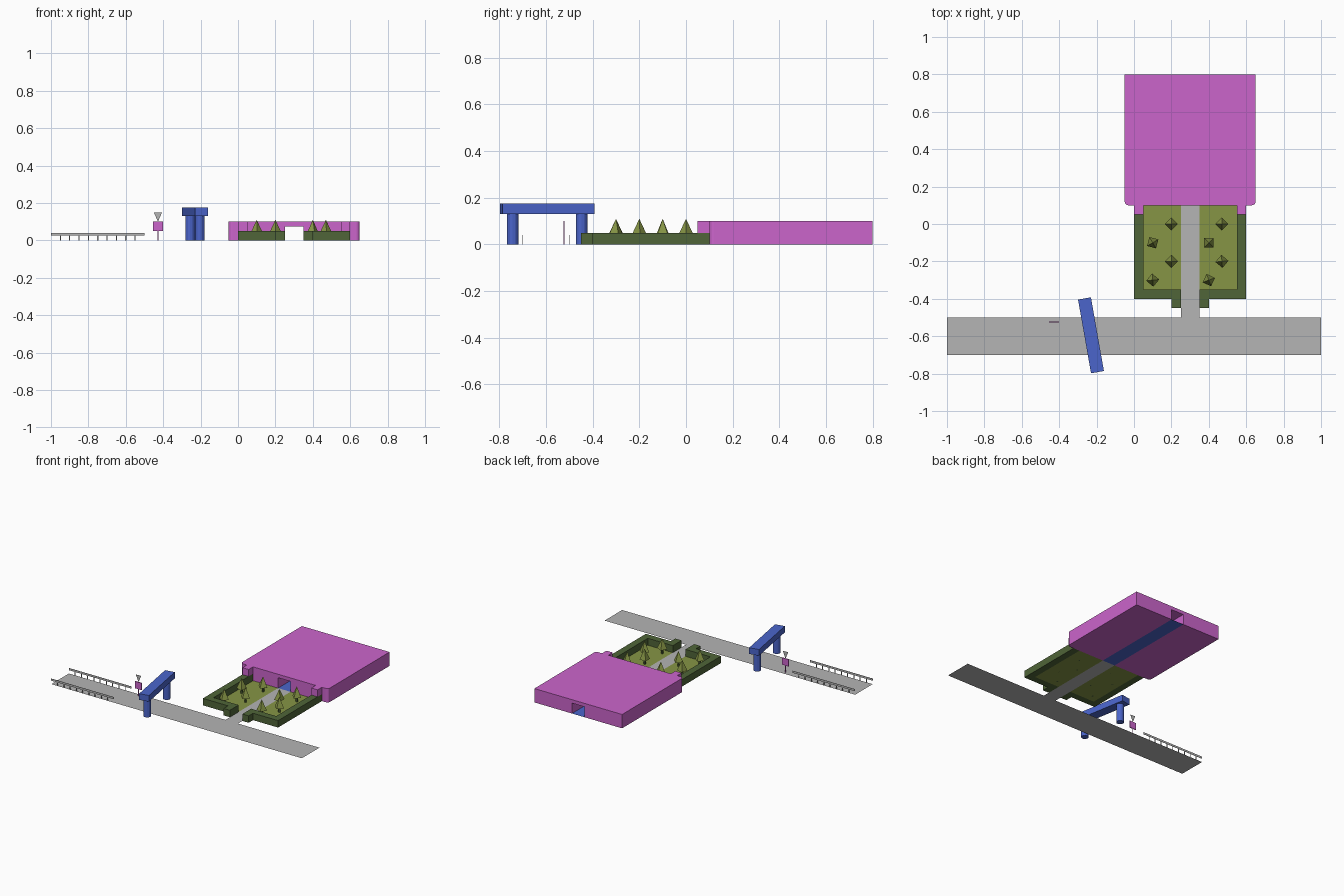
import bpy, bmesh
from math import radians, sin, cos, pi
from mathutils import Matrix, Vector

cube = bpy.data.objects.get("Cube")
if cube:
    bpy.data.objects.remove(cube, do_unlink=True)


def material(name, color):
    m = bpy.data.materials.new(name)
    m.use_nodes = True
    m.diffuse_color = (*color, 1)
    m.node_tree.nodes["Principled BSDF"].inputs["Base Color"].default_value = (*color, 1)
    return m


MAGENTA = material("magenta wall", (0.6, 0.13, 0.6))
BLUE = material("blue", (0.07, 0.13, 0.6))
GRAY = material("gray paving", (0.46, 0.46, 0.46))
LAWN = material("olive grass", (0.24, 0.3, 0.06))
HEDGE = material("dark green hedge", (0.08, 0.13, 0.04))

MID = 0.3  # centre line of garden and hall


def add_object(name, bm, mat):
    bmesh.ops.recalc_face_normals(bm, faces=bm.faces)
    mesh = bpy.data.meshes.new(name)
    bm.to_mesh(mesh)
    bm.free()
    mesh.materials.append(mat)
    ob = bpy.data.objects.new(name, mesh)
    bpy.context.collection.objects.link(ob)
    return ob


def prism(name, outline, z0, z1, mat):
    """Extrude a plan outline upward."""
    bm = bmesh.new()
    face = bm.faces.new([bm.verts.new((x, y, z0)) for x, y in outline])
    ext = bmesh.ops.extrude_face_region(bm, geom=[face], use_keep_orig=True)
    verts = [v for v in ext["geom"] if isinstance(v, bmesh.types.BMVert)]
    bmesh.ops.translate(bm, verts=verts, vec=(0, 0, z1 - z0))
    return add_object(name, bm, mat)


def sheet(name, points, mat):
    """Single flat face."""
    bm = bmesh.new()
    face = bm.faces.new([bm.verts.new(p) for p in points])
    face.normal_update()
    if face.normal.z < 0:
        face.normal_flip()
    mesh = bpy.data.meshes.new(name)
    bm.to_mesh(mesh)
    bm.free()
    mesh.materials.append(mat)
    ob = bpy.data.objects.new(name, mesh)
    bpy.context.collection.objects.link(ob)
    return ob


def rect(x0, x1, y0, y1):
    return [(x0, y0), (x1, y0), (x1, y1), (x0, y1)]


def floor(name, x0, x1, y0, y1, mat):
    sheet(name, [(x, y, 0) for x, y in rect(x0, x1, y0, y1)], mat)


def cone(name, loc, r1, r2, h, sides, mat, turn=0):
    bm = bmesh.new()
    m = Matrix.Translation(Vector(loc) + Vector((0, 0, h / 2))) @ Matrix.Rotation(turn, 4, "Z")
    bmesh.ops.create_cone(bm, cap_ends=True, segments=sides, radius1=r1,
                          radius2=r2, depth=h, matrix=m)
    return add_object(name, bm, mat)


# Paving and carpet through the hall
floor("road", -1, 1, -0.7, -0.5, GRAY)
floor("garden_path", 0.25, 0.35, -0.5, 0.1, GRAY)
floor("hall_carpet", 0.25, 0.35, 0.1, 0.8, BLUE)

# Garden, hedge and hall halves, mirrored about the path
corner = 0.02
front_corner = [(-0.05 + corner - corner * sin(a), 0.1 + corner - corner * cos(a))
                for a in [i * pi / 8 for i in range(5)]]
hall = [(0.25, 0.8), (0.25, 0.1)] + front_corner + [(-0.05, 0.8)]
hedge = [(0, 0.1), (0, -0.4), (0.2, -0.4), (0.2, -0.45), (0.25, -0.45),
         (0.25, -0.35), (0.05, -0.35), (0.05, 0.1)]
for side in ("right", "left"):
    def flip(points):
        return points if side == "right" else [(2 * MID - x, y) for x, y in points]
    prism(side + "_hall_block", flip(hall), 0, 0.1, MAGENTA)
    prism(side + "_hedge", flip(hedge), 0, 0.05, HEDGE)
    prism(side + "_hall_wing", flip(rect(0, 0.05, 0.05, 0.1)), 0.05, 0.1, MAGENTA)
    sheet(side + "_lawn", [(x, y, 0) for x, y in flip(rect(0.05, 0.25, -0.35, 0.1))], LAWN)
prism("hall_lintel", rect(0.25, 0.35, 0.1, 0.8), 0.075, 0.1, MAGENTA)

# Four-sided trees in two staggered rows
trees = [(0.2, 0, 0), (0.1, -0.1, 30), (0.2, -0.2, 0), (0.1, -0.3, 5),
         (0.47, 0, 0), (0.4, -0.1, 45), (0.47, -0.2, 5), (0.4, -0.3, 20)]
for i, (x, y, turn) in enumerate(trees, 1):
    cone(f"tree_trunk_{i}", (x, y, 0), 0.008, 0.008, 0.04, 6, HEDGE)
    cone(f"tree_crown_{i}", (x, y, 0.035), 0.035, 0, 0.075, 4, LAWN, radians(turn))

# Gate across the road
gate = Vector((-0.23, -0.595, 0))
spin = Matrix.Rotation(radians(10), 3, "Z")
beam = [(gate + spin @ Vector((x, y, 0))).to_2d() for x, y in rect(-0.035, 0.035, -0.2, 0.2)]
prism("gate_beam", beam, 0.13, 0.175, BLUE)
for name, y in (("front", -0.15), ("back", 0.15)):
    post = cone(name + "_gate_post", gate + spin @ Vector((0, y, 0)),
                0.025, 0.025, 0.13, 12, BLUE)

# Thin railings on both road edges
for name, y in (("front", -0.7), ("back", -0.5)):
    prism(name + "_rail", rect(-1, -0.5, y - 0.001, y + 0.001), 0.025, 0.04, GRAY)
    for i in range(1, 10):
        x = -1 + i * 0.05
        prism(f"{name}_rail_post_{i}", rect(x - 0.003, x + 0.003, y - 0.001, y + 0.001),
              0, 0.025, GRAY)

# Roadside sign
sx, sy = -0.428, -0.523
prism("sign_post", rect(sx - 0.002, sx + 0.002, sy - 0.002, sy + 0.002), 0, 0.05, MAGENTA)
prism("sign_board", rect(sx - 0.027, sx + 0.027, sy - 0.003, sy + 0.003), 0.05, 0.1, MAGENTA)
sheet("sign_pointer", [(sx, sy, 0.1), (sx + 0.022, sy, 0.15), (sx - 0.022, sy, 0.15)], GRAY)
